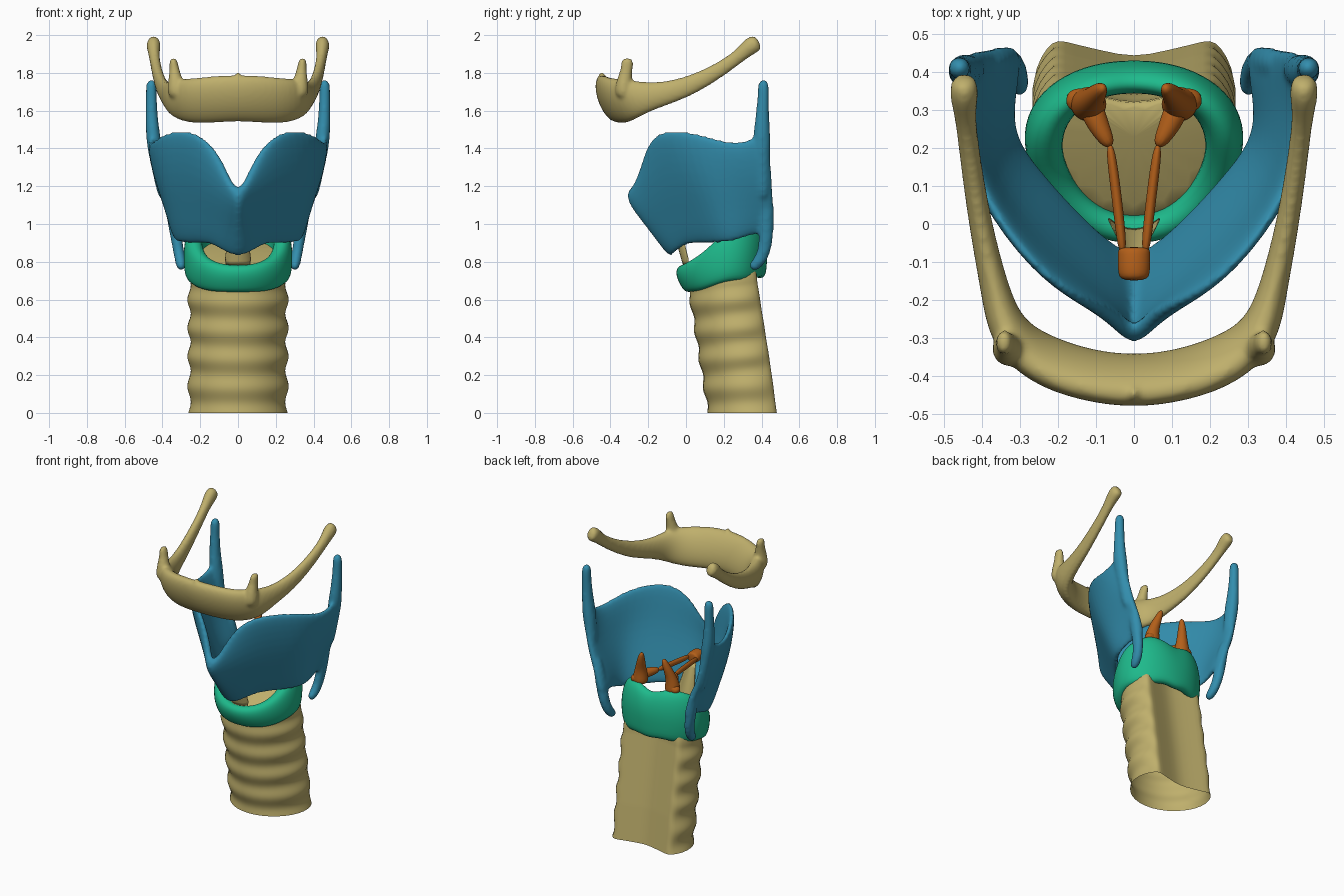
import bpy, bmesh, math
from mathutils import Vector

if "Cube" in bpy.data.objects:
    bpy.data.objects.remove(bpy.data.objects["Cube"])


def material(name, rgb):
    m = bpy.data.materials.new(name)
    m.diffuse_color = (*rgb, 1)
    m.use_nodes = True
    m.node_tree.nodes["Principled BSDF"].inputs["Base Color"].default_value = m.diffuse_color
    return m


TAN = material("tan", (0.52, 0.43, 0.15))
BLUE = material("blue", (0.033, 0.27, 0.42))
GREEN = material("green", (0.013, 0.49, 0.26))
ORANGE = material("orange", (0.45, 0.115, 0.01))


def finish(name, bm, mat, levels=2, recalc=True, solid=0):
    if recalc:
        bmesh.ops.recalc_face_normals(bm, faces=bm.faces[:])
    me = bpy.data.meshes.new(name)
    bm.to_mesh(me)
    bm.free()
    for p in me.polygons:
        p.use_smooth = True
    me.materials.append(mat)
    ob = bpy.data.objects.new(name, me)
    bpy.context.collection.objects.link(ob)
    if solid:
        s = ob.modifiers.new("thickness", 'SOLIDIFY')
        s.thickness = solid
    if levels:
        m = ob.modifiers.new("smooth", 'SUBSURF')
        m.levels = m.render_levels = levels
    return ob


def loft(name, rings, mat, loop=False, caps=(True, True), levels=2):
    """Skin a row of closed rings."""
    bm = bmesh.new()
    vs = [[bm.verts.new(p) for p in r] for r in rings]
    n = len(vs[0])
    for i in range(len(vs) if loop else len(vs) - 1):
        a, b = vs[i], vs[(i + 1) % len(vs)]
        for j in range(n):
            k = (j + 1) % n
            bm.faces.new((a[j], a[k], b[k], b[j]))
    if not loop:
        for ring, on in ((vs[0], caps[0]), (vs[-1], caps[1])):
            if on:
                bm.faces.new(ring)
    return finish(name, bm, mat, levels)


def tube_rings(path, n=10):
    """Path of (x, y, z, side radius, up radius)."""
    pts = [Vector(p[:3]) for p in path]
    d = pts[-1] - pts[0]
    ref = Vector((0, 1, 0)) if abs(d.z) > max(abs(d.x), abs(d.y)) else Vector((0, 0, 1))
    rings = []
    for i, p in enumerate(pts):
        t = (pts[min(i + 1, len(pts) - 1)] - pts[max(i - 1, 0)]).normalized()
        side = t.cross(ref).normalized()
        up = side.cross(t)
        a, b = path[i][3] * 1.08, path[i][4] * 1.08
        rings.append([p + side * a * math.cos(q) + up * b * math.sin(q)
                      for q in (2 * math.pi * j / n for j in range(n))])
    return rings


def tube(name, path, mat):
    return loft(name, tube_rings(path), mat)


def pair(name, path, mat):
    return [tube(f"{name}_{side}", [(s * p[0], *p[1:]) for p in path], mat)
            for s, side in ((1, "right"), (-1, "left"))]


def fuse(obs, voxel):
    """Join overlapping solids into one blended skin."""
    bpy.ops.object.select_all(action='DESELECT')
    for o in obs:
        o.select_set(True)
    bpy.context.view_layer.objects.active = obs[0]
    bpy.ops.object.convert(target='MESH')
    bpy.ops.object.join()
    r = obs[0].modifiers.new("blend", 'REMESH')
    r.mode, r.voxel_size, r.use_smooth_shade = 'VOXEL', voxel, True
    s = obs[0].modifiers.new("soften", 'SMOOTH')
    s.factor, s.iterations = .5, 6


# Trachea: ribbed tube with a hollowed back, leaning backwards towards the bottom
half = [(0, 0), (.10, .018), (.18, .07), (.238, .14), (.264, .22), (.256, .30),
        (.226, .355), (.202, .376), (.16, .364), (.08, .345), (0, .328)]
section = half + [(-x, y) for x, y in half[-2:0:-1]]
rings = []
N = 56
for i in range(N + 1):
    t = .72 * i / N
    ring = []
    for j, (x, y) in enumerate(section):
        front = 1 if min(j, 20 - j) < 6 else .5 if min(j, 20 - j) == 6 else 0
        k = 1 + front * .036 * math.cos(2 * math.pi * (t - .125) / .15)
        if t > .67:
            k *= .93
        top = max(0, (t - .66) / .06)      # tilted upper end inside the cricoid
        z = t + .1 * min(1, t / .2) * y + top * (.03 + .4 * y)
        ring.append((x * k, .19 + (y - .19) * k + .11 - .157 * t, z))
    rings.append(ring)
loft("trachea", rings, TAN, caps=(False, True), levels=1)

# Cricoid: signet-ring band, low in front and tall behind
rows = [(0, -.06, .635, .775), (.12, -.035, .635, .785), (.215, .04, .645, .82),
        (.275, .14, .675, .885), (.295, .24, .695, .975), (.262, .335, .69, 1.02),
        (.18, .40, .70, 1.05), (.085, .43, .715, 1.03), (0, .435, .70, 1.0)]
rows = rows + [(-r[0], *r[1:]) for r in rows[-2:0:-1]]
rings = []
for x, y, zb, zt in rows:
    ix, iy = x * .65, .18 + (y - .18) * .67
    f = min(1, max(0, (.3 - y) / .3))
    b = .05 * f - .012 * (1 - f)
    tp = -.025 * (1 - f)
    h = zt - zb
    rings.append([(x * .93, y + b, zb), (x, y + b * .5, zb + h * .25),
                  (x * 1.01, y, zb + h * .6), (x * .96, y + tp, zt - h * .06),
                  ((x + ix) / 2, (y + iy) / 2 + tp, zt + .01),
                  (ix, iy + tp * .5, zt - h * .08), (ix, iy, zb + h * .5),
                  (ix * 1.12, iy + b * .5, zb + .01)])
loft("cricoid_cartilage", rings, GREEN, loop=True)

# Thyroid shield: columns from the midline to the back edge, each bottom to top
cols = [
    [(0, -.095, .81), (0, -.215, .97), (0, -.37, 1.13), (0, -.295, 1.17)],
    [(.07, -.075, .825), (.06, -.17, .99), (.06, -.275, 1.15), (.07, -.255, 1.28)],
    [(.15, -.01, .885), (.15, -.09, 1.04), (.16, -.185, 1.22), (.15, -.225, 1.435)],
    [(.25, .10, .885), (.27, .03, 1.07), (.29, -.06, 1.28), (.27, -.15, 1.51)],
    [(.345, .22, .885), (.375, .16, 1.06), (.415, .10, 1.25), (.42, .05, 1.49)],
    [(.345, .32, .92), (.39, .30, 1.07), (.45, .28, 1.25), (.488, .25, 1.42)],
    [(.33, .39, .94), (.385, .39, 1.09), (.45, .385, 1.25), (.485, .36, 1.46)],
    [(.325, .475, .90), (.38, .47, 1.08), (.445, .455, 1.25), (.48, .45, 1.52)],
]
cols = [[(-x, y, z) for x, y, z in c] for c in cols[:0:-1]] + cols
bm = bmesh.new()
vs = [[bm.verts.new(p) for p in c] for c in cols]
for a, b in zip(vs, vs[1:]):
    for j in range(3):
        bm.faces.new((a[j], b[j], b[j + 1], a[j + 1]))
shield = finish("thyroid_cartilage", bm, BLUE, recalc=False, solid=.048)

# Thyroid upper and lower horns, blended into the shield
upper = pair("upper_horn", [(.40, .41, 1.12, .02, .03), (.425, .405, 1.30, .032, .036),
                            (.446, .40, 1.43, .04, .05), (.457, .403, 1.55, .032, .036),
                            (.459, .41, 1.68, .028, .03), (.459, .41, 1.735, .029, .03),
                            (.459, .41, 1.765, .017, .017)], BLUE)
lower = pair("lower_horn", [(.38, .42, 1.18, .02, .03), (.345, .425, 1.04, .033, .04),
                            (.325, .425, .92, .03, .037), (.312, .41, .84, .028, .034),
                            (.302, .375, .785, .028, .032), (.298, .34, .765, .019, .02)],
             BLUE)
fuse([shield, *upper, *lower], .011)

# Hyoid: horseshoe body with long rear horns and small upright ones
hy = [(0, -.415, 1.667, .058, .118), (.13, -.40, 1.66, .056, .12),
      (.25, -.36, 1.65, .058, .115), (.335, -.285, 1.665, .052, .10),
      (.365, -.18, 1.675, .036, .066), (.405, 0, 1.718, .029, .052),
      (.432, .18, 1.815, .026, .038), (.445, .29, 1.895, .026, .034),
      (.447, .34, 1.945, .038, .046), (.447, .39, 1.965, .032, .044)]
rings = tube_rings([(-p[0], *p[1:]) for p in hy[:0:-1]] + hy, 12)
for r in rings:
    for v in r:
        v.y -= .3 * (v.z - 1.665) * min(1, max(0, (-.2 - v.y) / .12))
hyoid = loft("hyoid_bone", rings, TAN)
small = pair("hyoid_lesser_horn", [(.325, -.33, 1.66, .05, .05), (.33, -.33, 1.75, .042, .042),
                                   (.336, -.315, 1.81, .026, .03),
                                   (.342, -.31, 1.86, .022, .034),
                                   (.344, -.31, 1.88, .012, .022)], TAN)
ridge = tube("hyoid_ridge", [(0, -.43, 1.70, .03, .03), (0, -.445, 1.77, .02, .025),
                             (0, -.45, 1.81, .006, .01)], TAN)
fuse([hyoid, *small, ridge], .01)

# Arytenoids with their processes
UP = .09
pair("arytenoid", [(x, y, z + UP, a, b) for x, y, z, a, b in (
    (.12, .315, .92, .05, .05), (.12, .315, .98, .046, .043),
    (.112, .325, 1.04, .032, .031), (.096, .345, 1.10, .024, .026),
    (.08, .36, 1.16, .012, .013))], ORANGE)
pair("muscular_process", [(.10, .315, .97 + UP, .035, .035),
                          (.14, .325, .96 + UP, .035, .032),
                          (.178, .33, .945 + UP, .022, .02)], ORANGE)
pair("vocal_process", [(.118, .32, .98 + UP, .035, .035), (.095, .26, .985 + UP, .028, .028),
                       (.06, .20, .99 + UP, .016, .02)], ORANGE)

# Vocal ligaments and their front anchor
pair("vocal_ligament", [(.065, .22, .99 + UP, .013, .018), (.045, .07, .985 + UP, .013, .018),
                        (.028, -.09, .98 + UP, .013, .018)], ORANGE)
tube("ligament_anchor", [(0, -.06, 1.07, .04, .03), (0, -.075, 1.07, .042, .036),
                         (0, -.125, 1.075, .042, .036), (0, -.15, 1.075, .036, .03)], ORANGE)

# Membrane between the cricoid arch and the shield
lower = [(-.09, .035), (-.05, .0), (0, -.015), (.05, .0), (.09, .035)]
upper = [(-.036, -.05), (-.025, -.085), (0, -.095), (.025, -.085), (.036, -.05)]
bm = bmesh.new()
a = [bm.verts.new((x, y, .755)) for x, y in lower]
b = [bm.verts.new((x, y, 1.05)) for x, y in upper]
for i in range(4):
    bm.faces.new((a[i], a[i + 1], b[i + 1], b[i]))
finish("cricothyroid_membrane", bm, TAN, levels=1, recalc=False, solid=.008)
